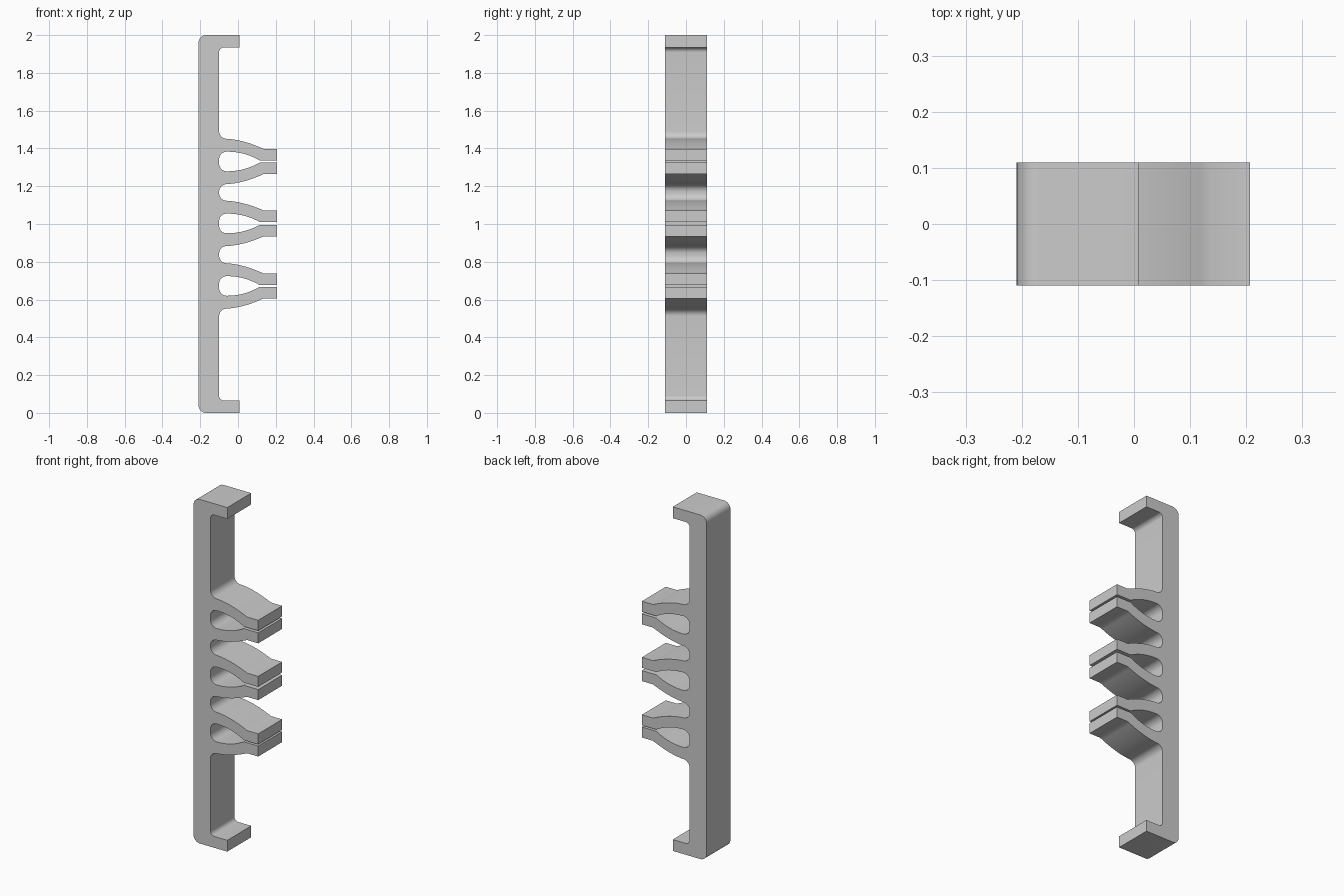
import bpy
import bmesh
from math import cos, sin, radians
from mathutils import Vector

cube = bpy.data.objects.get("Cube")
if cube:
    bpy.data.objects.remove(cube, do_unlink=True)

DEPTH = 0.22
BACK, FACE, LIP, TIP = -0.209, -0.1, 0.008, 0.207


def arc(cx, cz, r, start, end, steps=10):
    angles = [radians(start + (end - start) * i / steps) for i in range(steps + 1)]
    return [(cx + r * cos(a), cz + r * sin(a)) for a in angles]


def bend(a, b, c, steps=12):
    """Quadratic curve without its first point."""
    a, b, c = Vector(a), Vector(b), Vector(c)
    ts = [i / steps for i in range(1, steps + 1)]
    return [tuple(a * (1 - t) ** 2 + b * 2 * t * (1 - t) + c * t * t) for t in ts]


def finger_pair(z, gap):
    """Two springy fingers mirrored about height z, from bottom to top."""
    r = 0.04
    x = FACE + r
    outer = gap + 0.061
    upper = arc(x, 0.052 - r, r, 180, 90)
    upper += bend((x, 0.052), (0.035, 0.052), (0.114, gap))
    upper += [(TIP, gap), (TIP, outer), (0.135, outer)]
    upper += bend((0.135, outer), (0.03, 0.115), (x, 0.12))
    upper += arc(x, 0.12 + r, r, 270, 180)[1:]
    lower = [(px, -pz) for px, pz in reversed(upper)]
    return [(px, z + pz) for px, pz in lower + upper]


# Side outline: bottom hook, three finger pairs, top hook
r = 0.04
hook = arc(BACK + r, r, r, 180, 270) + [(LIP, 0), (LIP, 0.066)]
hook += arc(FACE + 0.025, 0.091, 0.025, 270, 180)
outline = list(hook)
for z, gap in ((0.672, 0.005), (1.003, 0.008), (1.331, 0.006)):
    outline += finger_pair(z, gap)
outline += [(x, 2 - z) for x, z in reversed(hook)]

# Extrude the outline through the depth
bm = bmesh.new()
front = bm.faces.new([bm.verts.new((x, -DEPTH / 2, z)) for x, z in outline])
result = bmesh.ops.extrude_face_region(bm, geom=[front], use_keep_orig=True)
moved = [v for v in result["geom"] if isinstance(v, bmesh.types.BMVert)]
bmesh.ops.translate(bm, verts=moved, vec=(0, DEPTH, 0))
bmesh.ops.recalc_face_normals(bm, faces=bm.faces)
mesh = bpy.data.meshes.new("clip_holder")
bm.to_mesh(mesh)
bm.free()
holder = bpy.data.objects.new("clip_holder", mesh)
bpy.context.collection.objects.link(holder)

# Plain grey plastic
grey = bpy.data.materials.new("grey_plastic")
grey.use_nodes = True
colour = (0.6, 0.6, 0.6, 1)
grey.diffuse_color = colour
grey.node_tree.nodes["Principled BSDF"].inputs["Base Color"].default_value = colour
mesh.materials.append(grey)

bpy.ops.object.select_all(action="DESELECT")
holder.select_set(True)
bpy.context.view_layer.objects.active = holder
bpy.ops.object.shade_smooth_by_angle(angle=radians(30))
